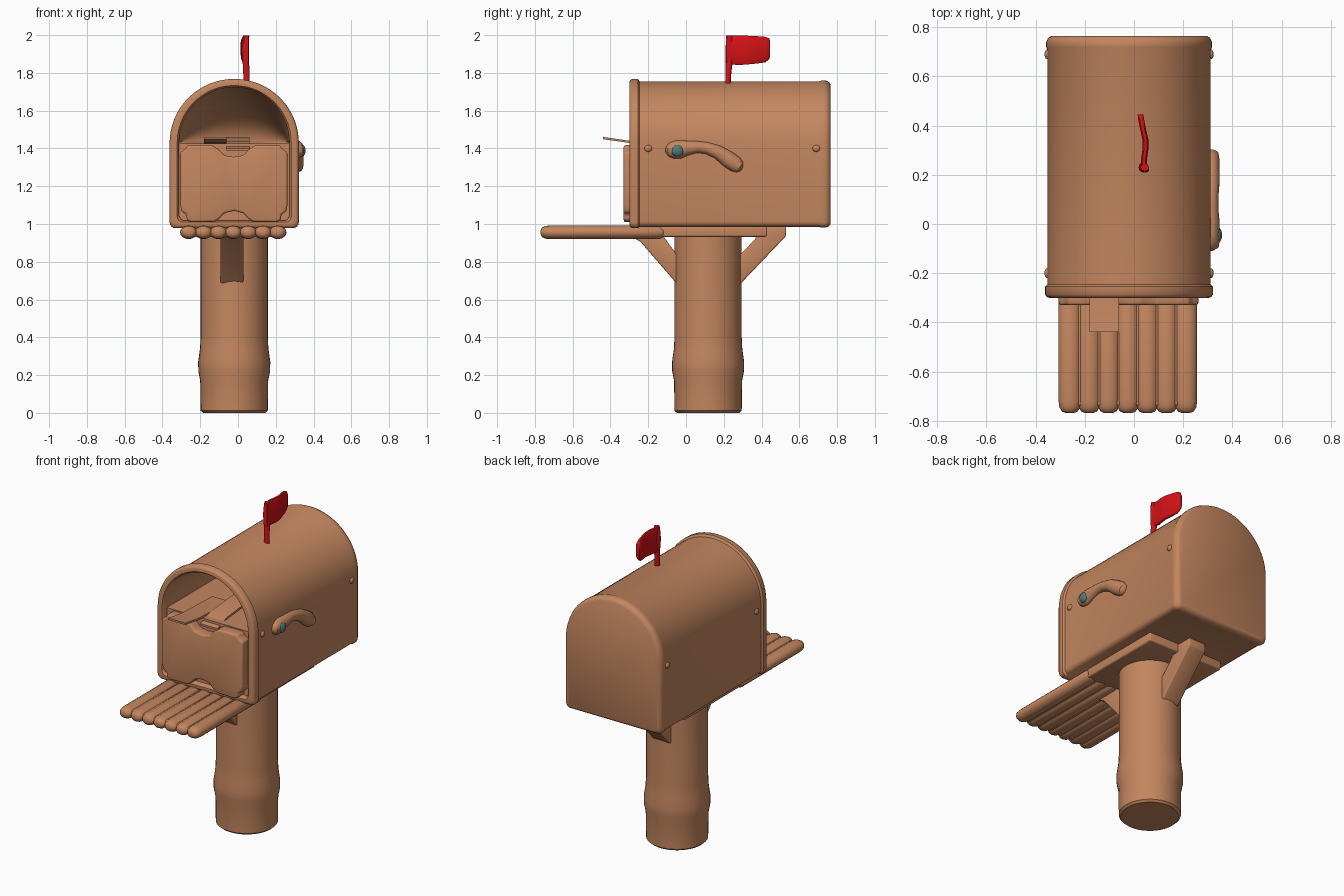
import bpy, bmesh, math
from mathutils import Vector

if "Cube" in bpy.data.objects:
    bpy.data.objects.remove(bpy.data.objects["Cube"])

CX = -0.02   # centre line of box and post


def material(name, rgb):
    m = bpy.data.materials.new(name)
    m.diffuse_color = (*rgb, 1)
    m.use_nodes = True
    m.node_tree.nodes["Principled BSDF"].inputs["Base Color"].default_value = m.diffuse_color
    return m


TAN = material("tan_clay", (0.55, 0.24, 0.115))
RED = material("flag_red", (0.66, 0.006, 0.008))
TEAL = material("knob_teal", (0.08, 0.2, 0.18))


def finish(name, bm, mat, bevel=0, angle=40):
    bmesh.ops.recalc_face_normals(bm, faces=bm.faces)
    me = bpy.data.meshes.new(name)
    bm.to_mesh(me)
    bm.free()
    ob = bpy.data.objects.new(name, me)
    bpy.context.collection.objects.link(ob)
    me.materials.append(mat)
    bpy.ops.object.select_all(action='DESELECT')
    ob.select_set(True)
    bpy.context.view_layer.objects.active = ob
    if bevel:
        b = ob.modifiers.new("bevel", 'BEVEL')
        b.width, b.segments, b.limit_method = bevel, 3, 'ANGLE'
        bpy.ops.object.modifier_apply(modifier="bevel")
    bpy.ops.object.shade_smooth_by_angle(angle=math.radians(angle))
    return ob


def loft(name, rings, mat, **kw):
    """Skin a list of equal-length closed rings and cap both ends."""
    bm = bmesh.new()
    vs = [[bm.verts.new(p) for p in r] for r in rings]
    n = len(vs[0])
    for a, b in zip(vs, vs[1:]):
        for i in range(n):
            j = (i + 1) % n
            bm.faces.new((a[i], a[j], b[j], b[i]))
    bm.faces.new(vs[0])
    bm.faces.new(vs[-1])
    return finish(name, bm, mat, **kw)


def prism(name, outline, to3d, lo, hi, mat, **kw):
    return loft(name, [[to3d(p, d) for p in outline] for d in (lo, hi)], mat, **kw)


def box(name, x, y, z, mat=TAN, bevel=0.01):
    outline = [(x[0], y[0]), (x[1], y[0]), (x[1], y[1]), (x[0], y[1])]
    return prism(name, outline, lambda p, d: (p[0], p[1], d), z[0], z[1], mat, bevel=bevel)


def ellipse(c, u, v, n=24):
    c, u, v = Vector(c), Vector(u), Vector(v)
    return [c + u * math.cos(2 * math.pi * i / n) + v * math.sin(2 * math.pi * i / n)
            for i in range(n)]


def arch(y, hw, top, bottom, rc=0.03, spring=1.43):
    """Box section: rounded bottom corners and a domed top."""
    pts = []
    for i in range(5):
        a = math.pi + i * math.pi / 8
        pts.append((CX - hw + rc + rc * math.cos(a), y, bottom + rc + rc * math.sin(a)))
    for i in range(5):
        a = 1.5 * math.pi + i * math.pi / 8
        pts.append((CX + hw - rc + rc * math.cos(a), y, bottom + rc + rc * math.sin(a)))
    for i in range(33):
        a = math.pi * i / 32
        pts.append((CX + hw * math.cos(a), y, spring + (top - spring) * math.sin(a)))
    return pts


# Box shell: back cap, side wall, front lip, then the scooped inside
shell = [(0.765, 0.315, 1.738, 1.00), (0.757, 0.329, 1.751, 0.988), (0.74, 0.337, 1.76, 0.981),
         (0.72, 0.337, 1.76, 0.981), (0.705, 0.332, 1.755, 0.985), (-0.245, 0.332, 1.755, 0.985),
         (-0.255, 0.342, 1.768, 0.978), (-0.285, 0.342, 1.768, 0.978), (-0.297, 0.334, 1.76, 0.986),
         (-0.30, 0.325, 1.752, 0.995), (-0.30, 0.302, 1.733, 1.01), (-0.288, 0.292, 1.724, 1.018)]
depth = 0.75
for i in range(1, 11):
    t = math.sin(0.5 * math.pi * i / 10 * 0.97)
    shell.append((-0.288 + depth * t, 0.292, 1.43 + 0.294 * math.sqrt(1 - t * t), 1.018))
loft("mailbox_shell", [arch(*s) for s in shell], TAN)

# Inner floor behind the door
box("inner_block", (CX - 0.293, CX + 0.293), (-0.265, 0.46), (1.01, 1.425), bevel=0)

# Ornate door panel with notched outline
half = [(0.05, 1.363), (0.08, 1.395), (0.115, 1.418), (0.245, 1.418), (0.258, 1.395),
        (0.284, 1.38), (0.284, 1.10), (0.276, 1.065), (0.25, 1.05), (0.25, 1.022),
        (0.225, 1.01), (0.10, 1.012), (0.075, 1.03), (0.05, 1.058)]
outline = [(0, 1.355)] + half + [(0, 1.07)] + [(-x, z) for x, z in reversed(half)]
prism("door_panel", outline, lambda p, d: (CX - 0.002 + p[0], d, p[1]), -0.33, -0.25,
      TAN, bevel=0.012)

# Letters lying in the opening
for name, x0, x1, path in [
        ("front_letter", -0.18, -0.06, [(-0.44, 1.455), (-0.30, 1.435), (0.0, 1.425)]),
        ("curled_letter", -0.06, 0.06, [(-0.29, 1.395), (-0.2, 1.43), (0.05, 1.455), (0.3, 1.44)])]:
    loft(name, [[(x0, y, z - 0.006), (x1, y, z - 0.006), (x1, y, z + 0.006), (x0, y, z + 0.006)]
                for y, z in path], TAN)

# Post with a swollen band near the foot
post = [(0, 0.165), (0.012, 0.178), (0.17, 0.18), (0.22, 0.19), (0.27, 0.191),
        (0.34, 0.181), (0.40, 0.178), (0.985, 0.178)]
loft("post", [ellipse((CX, 0.117, z), (r, 0, 0), (0, r, 0), 40) for z, r in post], TAN)

# Shelf of rounded slats
SLATS = 7
pitch = 0.55 / SLATS
for k in range(SLATS):
    x = -0.30 + pitch * (k + 0.5)
    sections = [(-0.769, 0.35), (-0.762, 0.7), (-0.745, 0.93), (-0.72, 1), (-0.14, 1), (-0.12, 0.7)]
    loft(f"shelf_slat_{k + 1}", [ellipse((x, y, 0.956), (0.046 * s, 0, 0), (0, 0, 0.036 * s), 16)
                                 for y, s in sections], TAN)
box("shelf_core", (-0.29, 0.24), (-0.74, -0.13), (0.93, 0.978))
box("support_plate", (-0.29, 0.24), (-0.14, 0.43), (0.932, 0.99))

# Diagonal braces in front of and behind the post
for name, pts in [
        ("front_brace", [(-0.29, 0.935), (-0.24, 0.905), (-0.05, 0.685), (0.0, 0.685),
                         (0.0, 0.82), (-0.05, 0.84), (-0.12, 0.935)]),
        ("back_brace", [(0.53, 0.985), (0.53, 0.935), (0.50, 0.905), (0.285, 0.68), (0.23, 0.68),
                        (0.23, 0.82), (0.29, 0.84), (0.37, 0.925), (0.37, 0.985)])]:
    prism(name, pts, lambda p, d: (d, p[0], p[1]), -0.092, 0.03, TAN, bevel=0.008)

# Side latch: flattened tube swept along a curve, with a teal knob
path = [(-0.108, 1.388, 0.012), (-0.095, 1.389, 0.032), (-0.07, 1.392, 0.045),
        (-0.035, 1.395, 0.049), (0.01, 1.403, 0.038), (0.06, 1.408, 0.031), (0.11, 1.402, 0.031),
        (0.17, 1.38, 0.036), (0.22, 1.345, 0.043), (0.26, 1.318, 0.043), (0.285, 1.30, 0.032),
        (0.297, 1.293, 0.012)]
rings = []
for i, (y, z, r) in enumerate(path):
    a, b = path[max(i - 1, 0)], path[min(i + 1, len(path) - 1)]
    t = Vector((0, b[0] - a[0], b[1] - a[1])).normalized()
    rings.append(ellipse((0.312, y, z), (min(r, 0.036), 0, 0), Vector((0, -t.z, t.y)) * r, 20))
loft("side_latch", rings, TAN)


def ball(name, loc, r, mat):
    bm = bmesh.new()
    bmesh.ops.create_uvsphere(bm, u_segments=20, v_segments=12, radius=1)
    for v in bm.verts:
        v.co = Vector(loc) + Vector([c * s for c, s in zip(v.co, r)])
    return finish(name, bm, mat)


ball("latch_knob", (0.337, -0.045, 1.388), (0.021, 0.034, 0.032), TEAL)

# Small rivets on the side walls
for side in (-1, 1):
    for y in (-0.2, 0.69):
        ball("side_rivet", (CX + side * 0.332, y, 1.40), (0.012, 0.02, 0.018), TAN)

# Red flag: pole and wavy blade
loft("flag_pole", [ellipse((x, y, z), (0.017, 0, 0), (0, w, 0), 16) for x, y, z, w in
                   [(0.045, 0.222, 1.73, 0.014), (0.045, 0.224, 1.79, 0.015),
                    (0.042, 0.228, 1.85, 0.018), (0.036, 0.23, 1.92, 0.02),
                    (0.042, 0.23, 1.985, 0.019), (0.044, 0.23, 1.999, 0.014)]], RED)
blade = [(0.212, 0.044, 1.85, 1.998), (0.26, 0.040, 1.843, 1.999), (0.30, 0.046, 1.843, 1.998),
         (0.34, 0.047, 1.846, 1.996), (0.38, 0.038, 1.85, 1.994), (0.42, 0.030, 1.856, 1.991),
         (0.44, 0.027, 1.872, 1.983), (0.446, 0.026, 1.89, 1.968)]
h = 0.012
loft("flag_blade", [[(x + dx, y, z) for dx, z in
                     [(-h * 0.5, a), (h * 0.5, a), (h, a + 0.012), (h, b - 0.012),
                      (h * 0.5, b), (-h * 0.5, b), (-h, b - 0.012), (-h, a + 0.012)]]
                    for y, x, a, b in blade], RED, angle=60)
